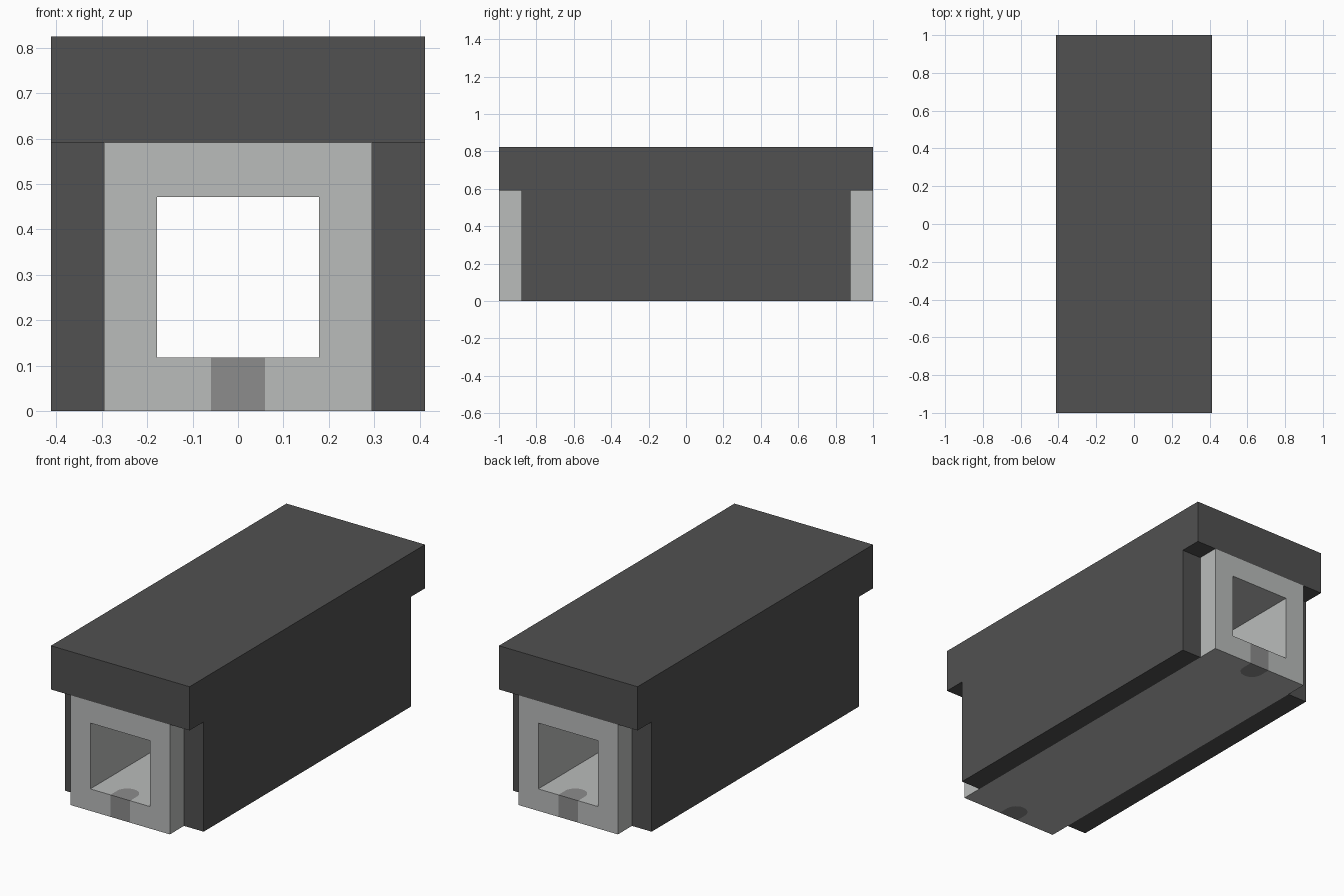
import bpy, bmesh
from math import cos, sin, pi

cube = bpy.data.objects.get("Cube")
if cube:
    bpy.data.objects.remove(cube, do_unlink=True)


def material(name, rgb):
    m = bpy.data.materials.new(name)
    m.use_nodes = True
    m.diffuse_color = (*rgb, 1)
    m.node_tree.nodes["Principled BSDF"].inputs["Base Color"].default_value = (*rgb, 1)
    return m


DARK = material("dark grey", (0.082, 0.082, 0.082))
LIGHT = material("light grey", (0.491, 0.503, 0.497))
MID = material("mid grey", (0.262, 0.262, 0.262))

HALF_L, HALF_W, TOP = 1.0, 0.412, 0.825
TUBE_W, TUBE_H = 0.295, 0.59
BORE_W, BORE_LOW, BORE_HIGH = 0.178, 0.118, 0.472
WALL_Y = 0.88
PLUG_R = 0.059


def prism(name, points, z0, z1, mat):
    """Extrude a flat outline from z0 up to z1."""
    bm = bmesh.new()
    face = bm.faces.new([bm.verts.new((x, y, z0)) for x, y in points])
    new = bmesh.ops.extrude_face_region(bm, geom=[face])["geom"]
    verts = [v for v in new if isinstance(v, bmesh.types.BMVert)]
    bmesh.ops.translate(bm, verts=verts, vec=(0, 0, z1 - z0))
    bmesh.ops.recalc_face_normals(bm, faces=bm.faces)
    mesh = bpy.data.meshes.new(name)
    bm.to_mesh(mesh)
    bm.free()
    mesh.materials.append(mat)
    obj = bpy.data.objects.new(name, mesh)
    bpy.context.collection.objects.link(obj)
    return obj


def box(name, x0, x1, half_y, z0, z1, mat):
    outline = [(x0, -half_y), (x1, -half_y), (x1, half_y), (x0, half_y)]
    return prism(name, outline, z0, z1, mat)


def plug_outline(side, end):
    """U shape: square at the tube mouth, rounded on the inside."""
    n = 12
    centre = HALF_L - PLUG_R
    arc = [(PLUG_R * cos(pi * i / n), side * (centre - PLUG_R * sin(pi * i / n)))
           for i in range(n + 1)]
    return arc + [(-PLUG_R, side * end), (PLUG_R, side * end)]


def cut(target, cutter):
    mod = target.modifiers.new("cut", "BOOLEAN")
    mod.operation = "DIFFERENCE"
    mod.solver = "EXACT"
    mod.object = cutter
    bpy.context.view_layer.objects.active = target
    bpy.ops.object.modifier_apply(modifier=mod.name)
    bpy.data.objects.remove(cutter, do_unlink=True)


# Roof slab and the two side walls
box("roof", -HALF_W, HALF_W, HALF_L, TUBE_H, TOP, DARK)
box("left_wall", TUBE_W, HALF_W, WALL_Y, 0, TUBE_H, DARK)
box("right_wall", -HALF_W, -TUBE_W, WALL_Y, 0, TUBE_H, DARK)

# Square tube, open at both ends
tube = box("inner_tube", -TUBE_W, TUBE_W, HALF_L, 0, TUBE_H, LIGHT)
cut(tube, box("bore", -BORE_W, BORE_W, HALF_L + 0.1, BORE_LOW, BORE_HIGH, LIGHT))

# Flush plugs set into the tube floor at each mouth
for label, side in (("front", -1), ("back", 1)):
    cut(tube, prism("slot", plug_outline(side, HALF_L + 0.1), -0.1, 0.2, LIGHT))
    prism(label + "_floor_plug", plug_outline(side, HALF_L), 0, BORE_LOW, MID)
